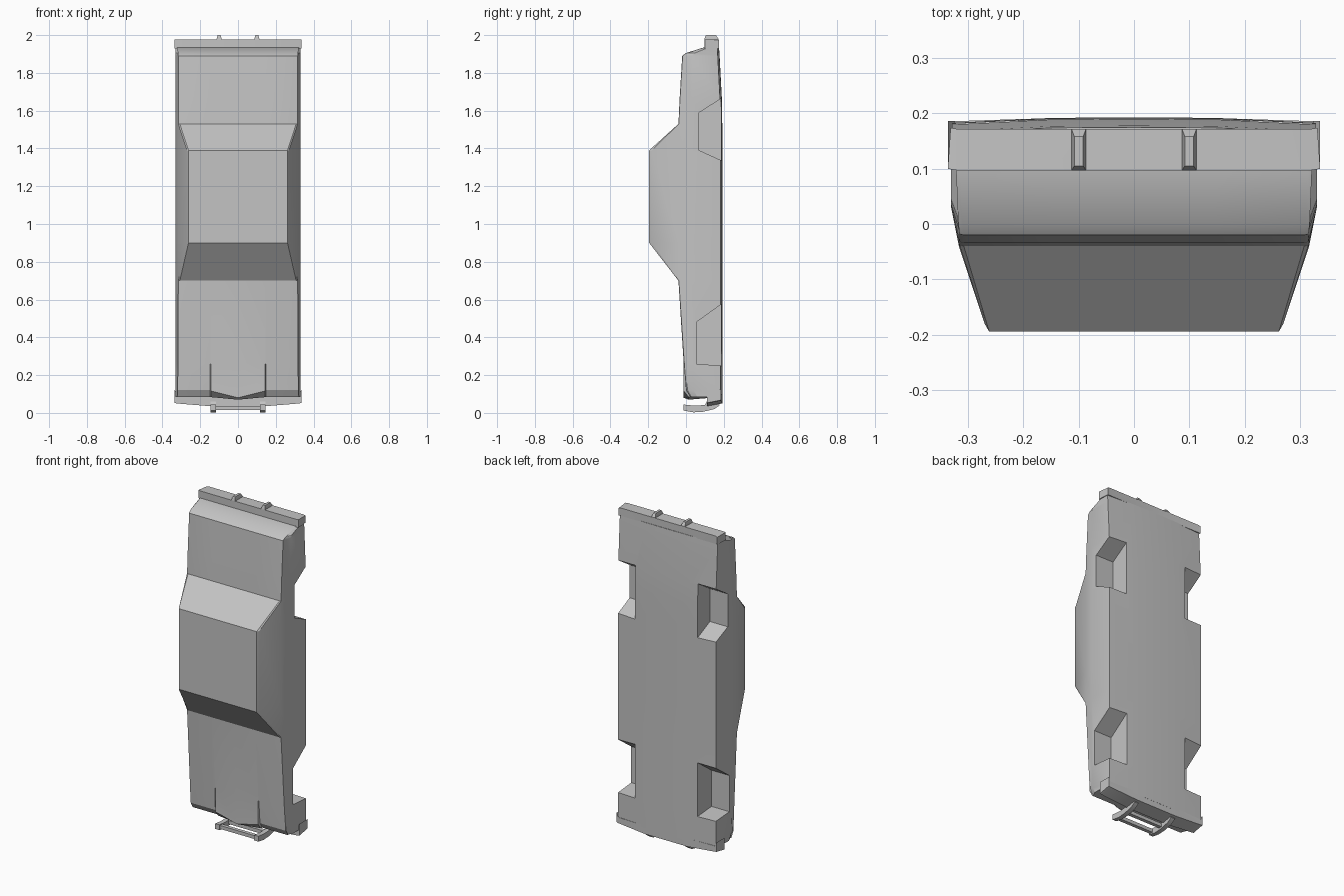
import bpy, bmesh, math

if "Cube" in bpy.data.objects:
    bpy.data.objects.remove(bpy.data.objects["Cube"])

grey = bpy.data.materials.new("plain grey")
grey.diffuse_color = (0.55, 0.55, 0.55, 1)
grey.use_nodes = True
grey.node_tree.nodes["Principled BSDF"].inputs["Base Color"].default_value = grey.diffuse_color


def make(name, verts, faces, smooth=True):
    me = bpy.data.meshes.new(name)
    me.from_pydata(verts, [], faces)
    bm = bmesh.new()
    bm.from_mesh(me)
    bmesh.ops.recalc_face_normals(bm, faces=bm.faces)
    bm.to_mesh(me)
    bm.free()
    me.materials.append(grey)
    ob = bpy.data.objects.new(name, me)
    bpy.context.collection.objects.link(ob)
    return ob


def loft(name, rings):
    """Skin a list of equal-length closed rings and cap both ends."""
    n = len(rings[0])
    verts = [p for r in rings for p in r]
    faces = []
    for s in range(len(rings) - 1):
        for i in range(n):
            j = (i + 1) % n
            faces.append((s * n + i, s * n + j, (s + 1) * n + j, (s + 1) * n + i))
    faces.append(tuple(range(n)))
    faces.append(tuple(range(len(verts) - n, len(verts))))
    return make(name, verts, faces)


def prism(name, profile, x0, x1):
    """Extrude a (y, z) profile from x0 to x1."""
    return loft(name, [[(x, y, z) for y, z in profile] for x in (x0, x1)])


def section(z, under, deck, belt, mid, tw, r=0.002, bump=0, vee=0):
    """Body cross-section: half outline from belly centre to deck centre, mirrored."""
    half = [(0.15, under + 0.009, z), (0.329, under, z), (0.331, mid, z),
            (0.317, belt, z), (tw + 0.006, deck + r, z), (tw - 0.002, deck, z),
            (0.148, deck, z), (0.144, deck - bump, z - vee * 0.1)]
    top = [(0, deck - bump, z - vee)]
    left = [(-x, y, zz) for x, y, zz in reversed(half)]
    return [(0, under + 0.010, z)] + half + top + left


# Car body standing on its nose
body = loft("car_body", [
    section(0.085, .183, .022, .028, .06, .316, bump=.008, vee=.015),
    section(0.12, .183, .0, .008, .04, .314, bump=.012, vee=.04),
    section(0.26, .183, -.011, -.004, .035, .312, bump=.001),
    section(0.70, .182, -.04, -.033, .03, .310),
    section(0.90, .182, -.195, -.04, .03, .264, r=.014),
    section(1.39, .182, -.195, -.04, .03, .264, r=.014),
    section(1.53, .182, -.04, -.033, .03, .310),
    section(1.66, .180, -.034, -.027, .03, .310),
    section(1.89, .168, -.02, -.010, .035, .310),
    section(1.905, .167, .0, .008, .045, .312),
    section(1.935, .165, .095, .10, .12, .316)])

# Wheel wells cut into both sides
wells = {"front": [(.25, .245), (.18, .25), (.055, .26), (.055, .48), (.18, .57), (.25, .62)],
         "rear": [(.25, 1.31), (.18, 1.34), (.07, 1.39), (.07, 1.59), (.18, 1.66), (.25, 1.70)]}
bpy.context.view_layer.objects.active = body
for end, prof in wells.items():
    for s in (-1, 1):
        cut = prism(end + "_well_cutter", prof, s * 0.21, s * 0.4)
        cut.hide_render = True
        m = body.modifiers.new("well", 'BOOLEAN')
        m.operation = 'DIFFERENCE'
        m.solver = 'EXACT'
        m.object = cut
        bpy.ops.object.modifier_apply(modifier=m.name)
        bpy.data.objects.remove(cut, do_unlink=True)

# Front bumper, swept back towards the sides
bumper = []
for x, z, zt in ((-.337, .053, .125), (-.325, .050, .10), (-.14, .035, .10),
                 (.14, .035, .10), (.325, .050, .10), (.337, .053, .125)):
    yb = .192 if abs(x) < .2 else .186
    bumper.append([(x, .11, z), (x, yb, z + .015), (x, yb, zt), (x, .11, zt)])
loft("front_bumper", bumper)

# Push bar: two curved posts with two cross bars
post = [(-.012, .012), (.04, .003), (.09, .006), (.15, .020), (.178, .04),
        (.17, .06), (.11, .06), (.10, .042), (.05, .038), (-.012, .044)]
for s, side in ((-1, "left"), (1, "right")):
    prism("push_bar_post_" + side, post, s * .117, s * .145)
for name, y in (("upper", -.004), ("lower", .075)):
    prism("push_bar_" + name + "_rail",
          [(y, .016), (y + .022, .016), (y + .022, .037), (y, .037)], -.12, .12)

# Rear bumper with two guards
loft("rear_bumper", [
    [(x, .097, 1.93), (x, .097, 1.978), (x, .172, 1.978), (x, .172, 1.93)]
    if abs(x) < .33 else
    [(x, .10, 1.93), (x, .10, 1.978), (x * .985, .174, 1.974), (x * .985, .174, 1.93)]
    for x in (-.337, -.32, .32, .337)])
for s, side in ((-1, "left"), (1, "right")):
    loft("rear_bumper_guard_" + side, [
        [(s * .1 + dx * w, y, z) for dx, y in ((-1, y0), (1, y0), (1, y1), (-1, y1))]
        for z, w, y0, y1 in ((1.96, .013, .097, .172), (1.98, .013, .097, .172),
                             (2.0, .008, .105, .158))])

# Crisp edges, smooth gentle curves
bpy.ops.object.select_all(action='DESELECT')
for ob in bpy.context.collection.objects:
    ob.select_set(True)
bpy.context.view_layer.objects.active = body
bpy.ops.object.shade_smooth_by_angle(angle=math.radians(25))
